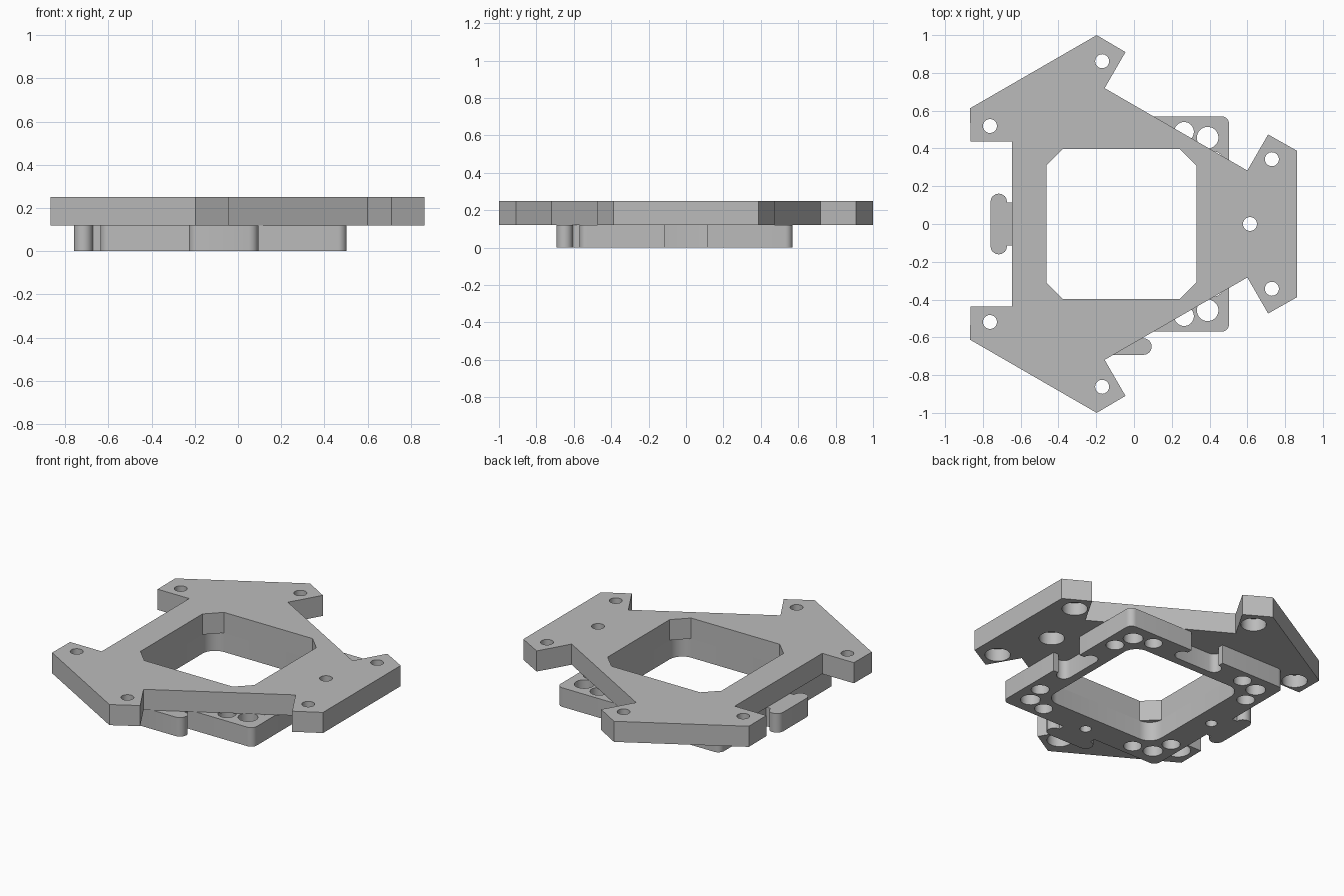
import bpy, bmesh
from math import sin, cos, pi, radians
from mathutils import Vector, Matrix

if "Cube" in bpy.data.objects:
    bpy.data.objects.remove(bpy.data.objects["Cube"])

CX = -0.067                     # centre of the frame opening
Z_MID, Z_TOP = 0.12, 0.25       # seam between plates, upper face

grey = bpy.data.materials.new("plain_grey")
grey.use_nodes = True
grey.diffuse_color = (0.5, 0.5, 0.5, 1)
grey.node_tree.nodes["Principled BSDF"].inputs["Base Color"].default_value = (0.5, 0.5, 0.5, 1)


def arc(cx, cy, r, a0, a1, n=8):
    return [(cx + r * cos(radians(a0 + (a1 - a0) * i / n)),
             cy + r * sin(radians(a0 + (a1 - a0) * i / n))) for i in range(n + 1)]


def rounded_rect(hx, hy, r, n=8):
    pts = []
    for a, sx, sy in ((0, 1, 1), (90, -1, 1), (180, -1, -1), (270, 1, -1)):
        pts += arc(CX + sx * (hx - r), sy * (hy - r), r, a, a + 90, n)
    return pts


def turn(p, deg):
    v = Matrix.Rotation(radians(deg), 2) @ Vector((p[0] - CX, p[1]))
    return (v.x + CX, v.y)


def prism(name, pts, z0, z1):
    bm = bmesh.new()
    face = bm.faces.new([bm.verts.new((x, y, z0)) for x, y in pts])
    top = bmesh.ops.extrude_face_region(bm, geom=[face])["geom"]
    bmesh.ops.translate(bm, vec=(0, 0, z1 - z0),
                        verts=[g for g in top if isinstance(g, bmesh.types.BMVert)])
    bmesh.ops.recalc_face_normals(bm, faces=bm.faces)
    mesh = bpy.data.meshes.new(name)
    bm.to_mesh(mesh)
    bm.free()
    mesh.materials.append(grey)
    ob = bpy.data.objects.new(name, mesh)
    bpy.context.collection.objects.link(ob)
    return ob


def combine(target, tool, operation="DIFFERENCE"):
    tool.hide_render = True
    mod = target.modifiers.new("cut", "BOOLEAN")
    mod.operation, mod.object, mod.solver = operation, tool, "EXACT"
    bpy.context.view_layer.objects.active = target
    bpy.ops.object.modifier_apply(modifier=mod.name)
    bpy.data.objects.remove(tool)


def drill(target, p, r, z0, z1):
    combine(target, prism("drill", arc(p[0], p[1], r, 0, 348.75, 31), z0, z1))


def connector(angle, half, inward):
    """Outline of a rounded T-shaped joint on one side of the lower plate."""
    prof = [(-0.03, -0.115), (0.035, -0.115)]
    prof += arc(0.079, -0.117, 0.044, 180, 360) + arc(0.079, 0.117, 0.044, 0, 180)
    prof += [(0.035, 0.115), (-0.03, 0.115)]
    s = -1 if inward else 1
    return [turn((CX + half + s * u, v), angle) for u, v in prof]


# Upper plate: one arm outline repeated three times
arm = [(0.6, -0.283), (0.71, -0.474), (0.864, -0.387),
       (0.864, 0.387), (0.71, 0.474), (0.6, 0.283)]
upper = prism("upper_plate", [turn(p, a) for a in (0, 120, 240) for p in arm], Z_MID, Z_TOP)
combine(upper, prism("opening", rounded_rect(0.397, 0.397, 0.088, 1), 0, 0.4))

# Counterbored screw holes
screws = [turn((0.73, s * 0.343), a) for a in (0, 120, 240) for s in (-1, 1)] + [(0.614, 0)]
for p in screws:
    drill(upper, p, 0.073, 0, 0.2)
    drill(upper, p, 0.037, 0.1, 0.4)

# Lower plate with rounded opening
HALF = 0.57
lower = prism("lower_plate", rounded_rect(HALF, HALF, 0.04), 0, Z_MID)
combine(lower, prism("opening", rounded_rect(0.397, 0.397, 0.088), -0.1, 0.3))

# Joint tabs on the left and front edges, sockets opposite
for angle in (180, 270):
    combine(lower, prism("tab", connector(angle, HALF, False), 0, Z_MID), "UNION")
for angle in (0, 90):
    combine(lower, prism("socket", connector(angle, HALF, True), -0.1, 0.3))

# Three holes in each corner, one pin hole beside each tab
for a in (0, 90, 180, 270):
    for x, y, r in ((0.457, 0.457, 0.057), (0.332, 0.488, 0.052), (0.488, 0.332, 0.052)):
        drill(lower, turn((CX + x, y), a), r, -0.1, 0.3)
for a in (180, 270):
    drill(lower, turn((CX + 0.51, 0), a), 0.033, -0.1, 0.3)

# Smooth round walls, keep sharp edges
for ob in (upper, lower):
    bpy.ops.object.select_all(action="DESELECT")
    ob.select_set(True)
    bpy.context.view_layer.objects.active = ob
    bpy.ops.object.shade_smooth_by_angle(angle=radians(30))
